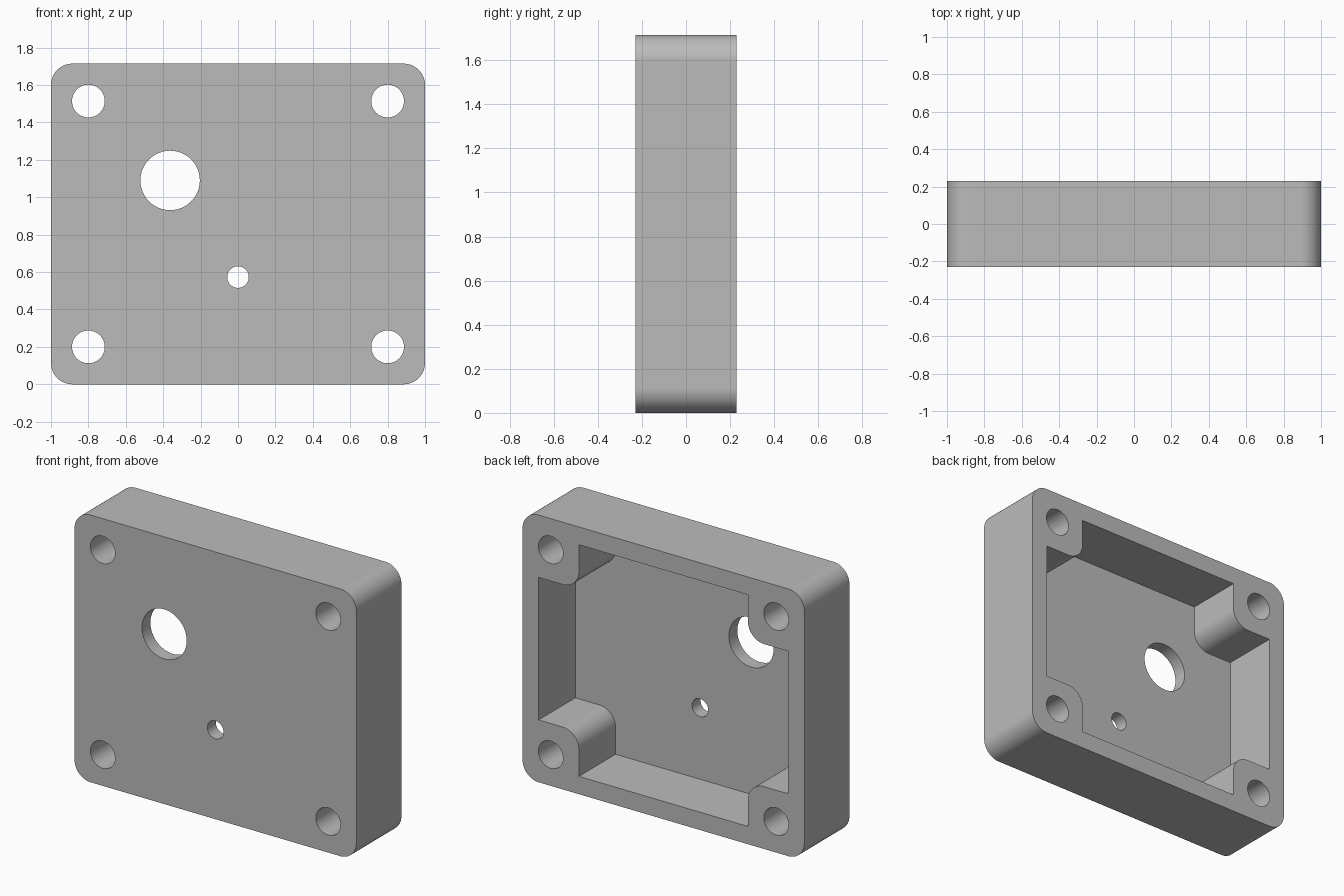
import bpy, bmesh
from math import cos, sin, pi, radians

cube = bpy.data.objects.get("Cube")
if cube:
    bpy.data.objects.remove(cube, do_unlink=True)

W, H, D = 1.0, 1.7143, 0.2286      # half width, height, half depth
WALL, FLOOR, R = 0.1143, 0.0857, 0.1143
HOLE_X, HOLE_Z, BOSS = 0.8, 0.2, 0.4
MID = H / 2

grey = bpy.data.materials.new("plain grey")
grey.use_nodes = True
colour = (0.5, 0.5, 0.5, 1)
grey.diffuse_color = colour
grey.node_tree.nodes["Principled BSDF"].inputs["Base Color"].default_value = colour


def arc(cx, cz, r, start, end, steps):
    angles = [radians(start + (end - start) * i / steps) for i in range(steps + 1)]
    return [(cx + r * cos(a), cz + r * sin(a)) for a in angles]


def prism(name, outline, y0, y1):
    """Extrude an x-z outline along y into a closed solid."""
    bm = bmesh.new()
    face = bm.faces.new([bm.verts.new((x, y0, z)) for x, z in outline])
    moved = bmesh.ops.extrude_face_region(bm, geom=[face])["geom"]
    verts = [v for v in moved if isinstance(v, bmesh.types.BMVert)]
    bmesh.ops.translate(bm, verts=verts, vec=(0, y1 - y0, 0))
    bmesh.ops.recalc_face_normals(bm, faces=bm.faces)
    mesh = bpy.data.meshes.new(name)
    bm.to_mesh(mesh)
    bm.free()
    mesh.materials.append(grey)
    obj = bpy.data.objects.new(name, mesh)
    bpy.context.collection.objects.link(obj)
    return obj


def around(quarter):
    """Mirror an upper right corner run, listed anticlockwise, to all corners."""
    points = []
    for sx, sz in ((1, 1), (-1, 1), (-1, -1), (1, -1)):
        run = quarter if sx * sz > 0 else quarter[::-1]
        points += [(sx * x, MID + sz * z) for x, z in run]
    return points


# Rounded block
body = prism("enclosure_body", around(arc(W - R, MID - R, R, 0, 90, 16)), -D, D)

# Open back pocket that leaves a rounded screw boss in each corner
ix, iz = W - WALL, MID - WALL
bx, bz = W - BOSS, MID - BOSS
corner = [(ix, bz)] + arc(bx + R, bz + R, R, 270, 180, 16) + [(bx, iz)]
cutters = [prism("pocket_cutter", around(corner), -D + FLOOR, D + 0.1)]

# Screw holes, large opening and small opening
holes = [(sx * HOLE_X, z, 0.0875) for sx in (-1, 1) for z in (HOLE_Z, H - HOLE_Z)]
holes += [(-0.363, 1.09, 0.159), (0, 0.573, 0.0575)]
for x, z, r in holes:
    cutters.append(prism("hole_cutter", arc(x, z, r, 0, 360, 48)[:-1], -D - 0.1, D + 0.1))

bpy.context.view_layer.objects.active = body
body.select_set(True)
for cutter in cutters:
    cut = body.modifiers.new("cut", "BOOLEAN")
    cut.operation, cut.solver, cut.object = "DIFFERENCE", "EXACT", cutter
    bpy.ops.object.modifier_apply(modifier=cut.name)
    bpy.data.objects.remove(cutter, do_unlink=True)

# Smooth round walls with crisp edges and flat sides
bpy.ops.object.shade_smooth_by_angle(angle=radians(30))
flat = body.modifiers.new("flat sides", "WEIGHTED_NORMAL")
flat.keep_sharp = True
